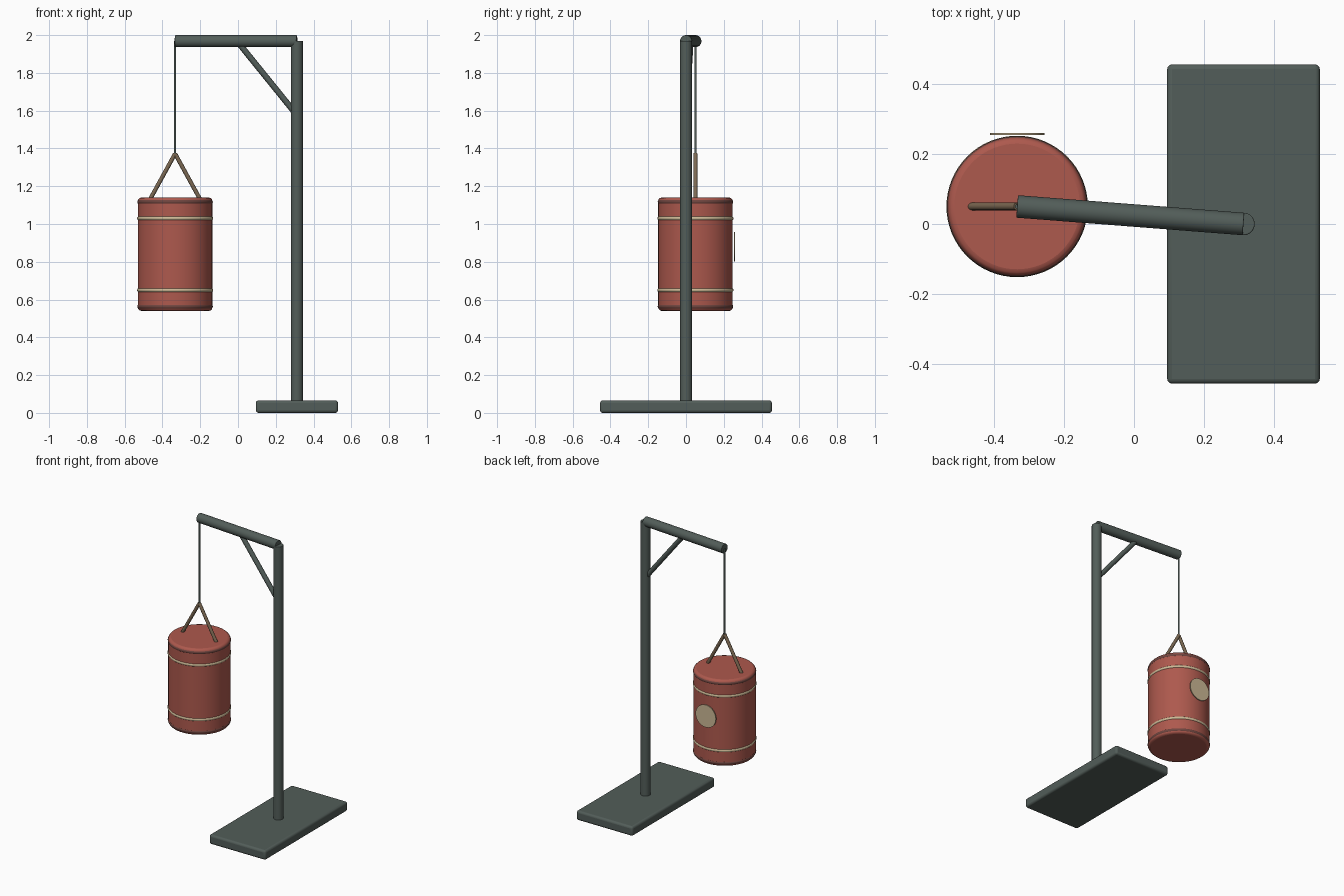
import bpy, math
from mathutils import Vector

if "Cube" in bpy.data.objects:
    bpy.data.objects.remove(bpy.data.objects["Cube"])


def material(name, rgb):
    m = bpy.data.materials.new(name)
    m.diffuse_color = (*rgb, 1)
    m.use_nodes = True
    m.node_tree.nodes["Principled BSDF"].inputs["Base Color"].default_value = m.diffuse_color
    return m


STEEL = material("dark_steel", (0.085, 0.11, 0.10))
RED = material("red_leather", (0.42, 0.10, 0.075))
BROWN = material("dark_trim", (0.16, 0.06, 0.05))
CREAM = material("cream", (0.60, 0.48, 0.30))
STRAP = material("strap", (0.20, 0.14, 0.085))


def finish(name, mat, bevel=0, segments=3):
    ob = bpy.context.object
    ob.name = name
    ob.data.materials.append(mat)
    if bevel:
        mod = ob.modifiers.new("bevel", 'BEVEL')
        mod.width, mod.segments, mod.limit_method = bevel, segments, 'ANGLE'
    bpy.ops.object.shade_smooth_by_angle(angle=math.radians(35))
    return ob


def rod(name, a, b, r, mat, verts=32, bevel=0):
    a, b = Vector(a), Vector(b)
    d = b - a
    bpy.ops.mesh.primitive_cylinder_add(
        vertices=verts, radius=r, depth=d.length, location=(a + b) / 2,
        rotation=d.to_track_quat('Z', 'Y').to_euler())
    return finish(name, mat, bevel)


def ring(name, z, major, minor, mat):
    bpy.ops.mesh.primitive_torus_add(
        major_segments=64, minor_segments=12, major_radius=major,
        minor_radius=minor, location=(BX, BY, z))
    return finish(name, mat)


BX, BY = -0.333, 0.05   # bag axis
PX = 0.312              # post axis

# Stand: base plate, post, arm, brace
bpy.ops.mesh.primitive_cube_add(size=1, location=(PX, 0, 0.035))
bpy.context.object.scale = (0.435, 0.91, 0.066)
bpy.ops.object.transform_apply(location=False, rotation=False, scale=True)
bpy.context.object.location.z = 0.033 + 0.002
finish("base_plate", STEEL, 0.014)
bpy.context.object.location.z = 0.033
rod("post", (PX, 0, 0.05), (PX, 0, 1.97), 0.032, STEEL, bevel=0.003)
rod("arm", (PX, 0, 1.968), (BX, BY, 1.968), 0.032, STEEL, bevel=0.003)
rod("brace", (0.305, 0.001, 1.585), (0.0, 0.024, 1.962), 0.016, STEEL, 24)

# Hanging cable and the two straps
rod("cable", (BX, BY, 1.37), (BX, BY, 1.968), 0.006, STEEL, 16)
for side, label in ((-1, "left"), (1, "right")):
    rod(f"strap_{label}", (BX + side * 0.133, BY, 1.13), (BX, BY, 1.372),
        0.011, STRAP, 16)

# Bag body with trim rings near both ends
rod("bag_body", (BX, BY, 0.54), (BX, BY, 1.14), 0.197, RED, 64, bevel=0.018)
for label, trim_z, band_z in (("top", 1.117, 1.03), ("bottom", 0.563, 0.65)):
    ring(f"trim_{label}", trim_z, 0.186, 0.014, BROWN)
    ring(f"band_{label}", band_z, 0.190, 0.0115, CREAM)

# Round patch on the back of the bag
rod("round_patch", (BX, BY + 0.203, 0.88), (BX, BY + 0.209, 0.88), 0.078,
    CREAM, 48)
